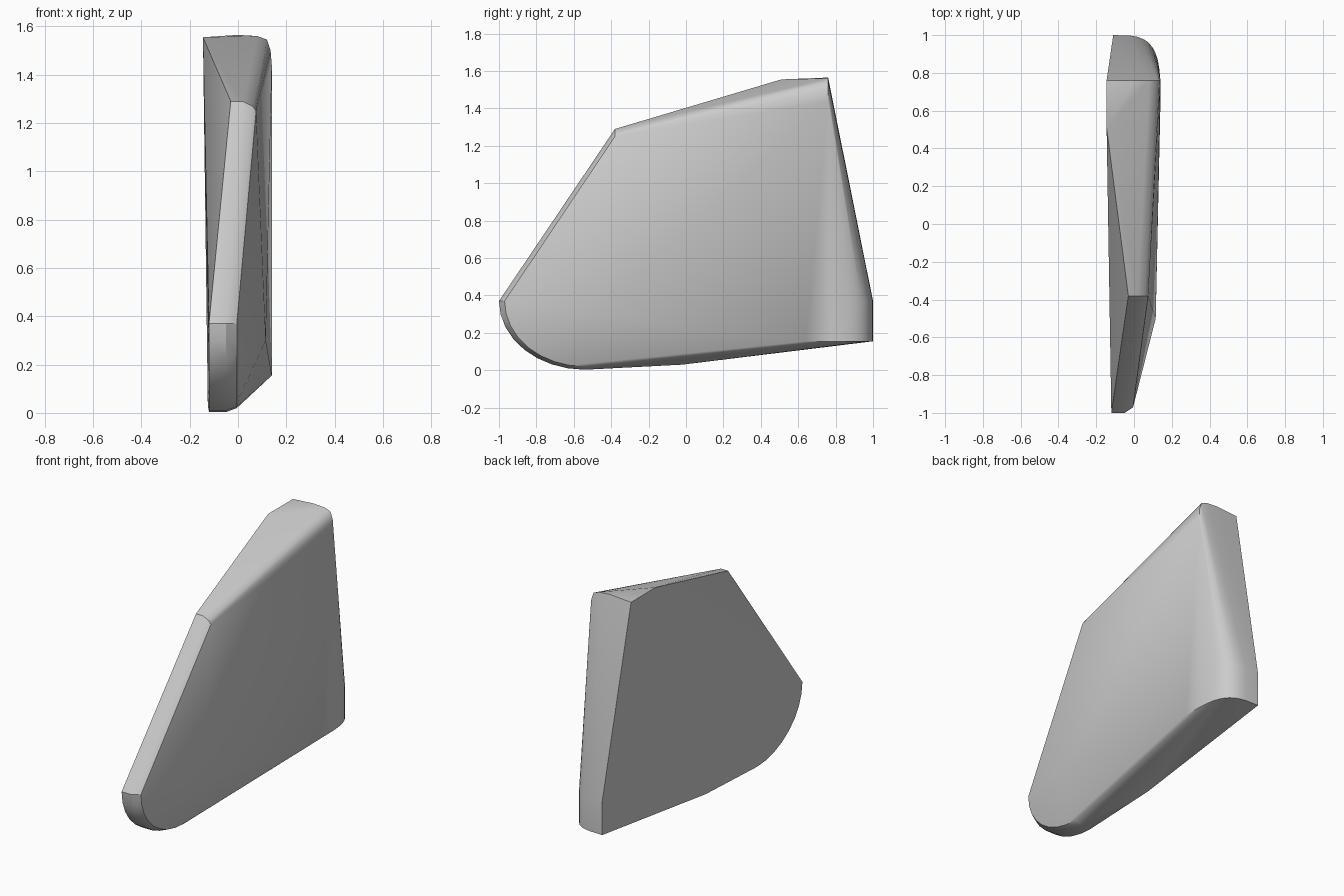
import bpy, bmesh
from math import sin, cos, pi, radians

cube = bpy.data.objects.get("Cube")
if cube:
    bpy.data.objects.remove(cube, do_unlink=True)

grey = bpy.data.materials.new("plain_grey")
grey.use_nodes = True
colour = (0.6, 0.6, 0.6, 1)
grey.diffuse_color = colour
grey.node_tree.nodes["Principled BSDF"].inputs["Base Color"].default_value = colour


def belly(x, depth, height, steps=8):
    """Rounded underside of the nose, as a quarter ellipse at one x."""
    return [(x, -0.54 - depth * cos(i / steps * pi / 2),
             0.37 - height * sin(i / steps * pi / 2)) for i in range(steps + 1)]


def back_corner(z, steps=10):
    """Rounded rear edge, flat on the left and curling round to the right."""
    curve = []
    for i in range(steps + 1):
        a = i / steps * pi / 2
        curve.append((-0.11 + 0.25 * abs(sin(a)) ** 0.55,
                      0.64 + 0.36 * abs(cos(a)) ** 0.55, z))
    return curve


# Nose: left edge, middle edge and the softened right edge
points = belly(-0.12, 0.46, 0.367) + belly(-0.05, 0.46, 0.367) + belly(-0.005, 0.43, 0.35)
# Rear wall
points += back_corner(0.155) + back_corner(0.37)
# Underside and the bulge on the right flank
points += [(-0.125, -0.02, 0.03), (0.115, -0.5, 0.3)]
# Sloping front ridge, upper end
points += [(-0.03, -0.38, 1.29), (0.02, -0.38, 1.29), (0.06, -0.38, 1.27), (0.075, -0.38, 1.25)]
# Top, with its rounded right shoulder
points += [(-0.145, 0.51, 1.555), (-0.145, 0.76, 1.555)]
points += [(x, 0.76, z) for x, z in
           [(0, 1.565), (0.08, 1.56), (0.12, 1.545), (0.135, 1.5), (0.14, 1.44)]]

# Wrap the sections in one convex skin
bm = bmesh.new()
for p in points:
    bm.verts.new(p)
bmesh.ops.remove_doubles(bm, verts=bm.verts, dist=0.001)
hull = bmesh.ops.convex_hull(bm, input=bm.verts)
loose = {v for v in hull["geom_interior"] + hull["geom_unused"]
         if isinstance(v, bmesh.types.BMVert)}
bmesh.ops.delete(bm, geom=list(loose), context="VERTS")
bmesh.ops.dissolve_limit(bm, angle_limit=radians(0.5), verts=bm.verts, edges=bm.edges)
bmesh.ops.recalc_face_normals(bm, faces=bm.faces)
mesh = bpy.data.meshes.new("wedge_body")
bm.to_mesh(mesh)
bm.free()
mesh.materials.append(grey)
body = bpy.data.objects.new("wedge_body", mesh)
bpy.context.collection.objects.link(body)
bpy.context.view_layer.objects.active = body
body.select_set(True)
bpy.ops.object.shade_smooth_by_angle(angle=radians(30))
